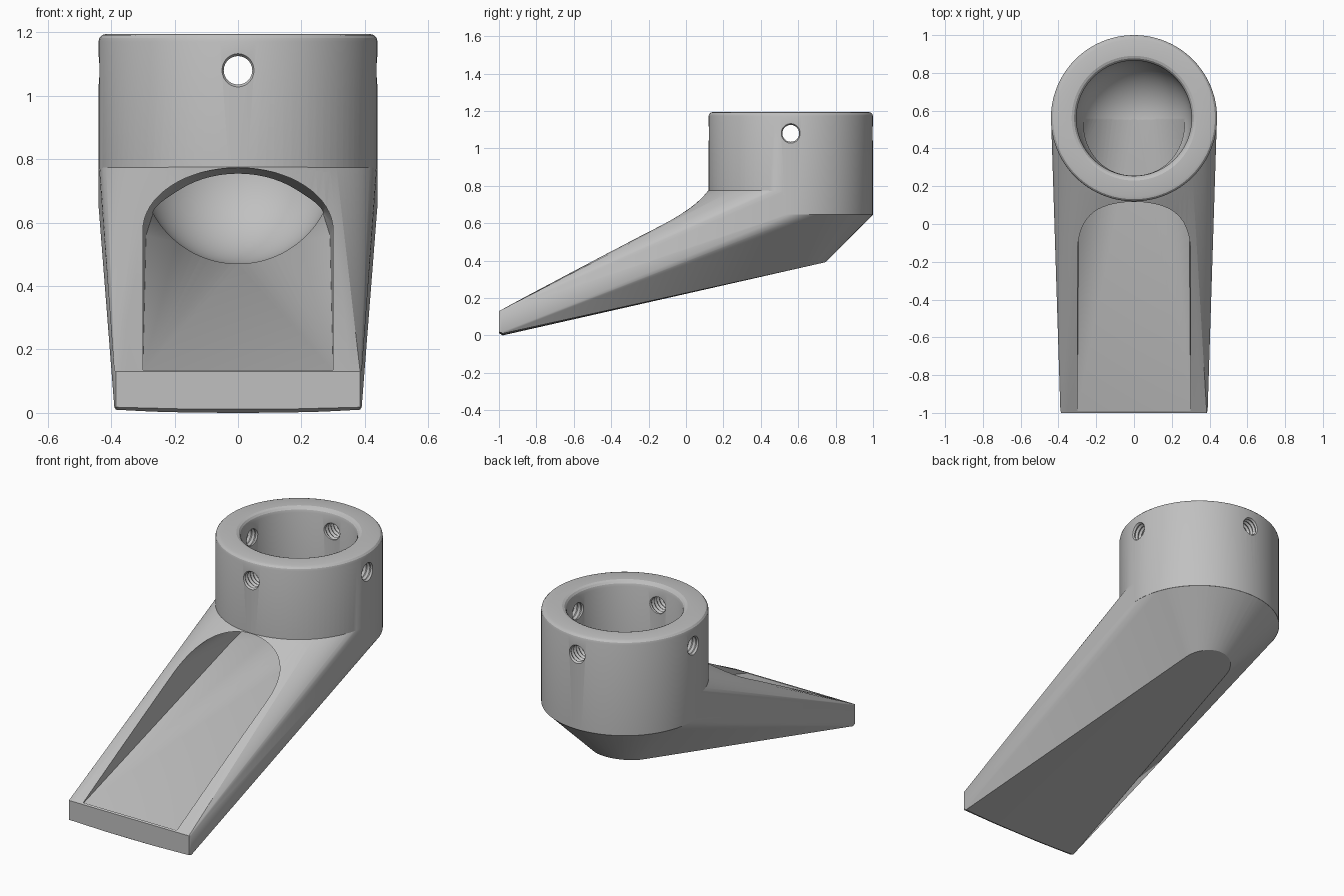
import bpy, bmesh, math
from mathutils import Matrix, Vector

if "Cube" in bpy.data.objects:
    bpy.data.objects.remove(bpy.data.objects["Cube"], do_unlink=True)

grey = bpy.data.materials.new("plain grey")
grey.use_nodes = True
colour = (0.53, 0.53, 0.53, 1)
grey.diffuse_color = colour
grey.node_tree.nodes["Principled BSDF"].inputs["Base Color"].default_value = colour

CY = 0.56          # collar axis
R = 0.44           # collar radius
SEG = 96


def finish(bm, name):
    bmesh.ops.recalc_face_normals(bm, faces=bm.faces)
    mesh = bpy.data.meshes.new(name)
    bm.to_mesh(mesh)
    bm.free()
    ob = bpy.data.objects.new(name, mesh)
    mesh.materials.append(grey)
    bpy.context.collection.objects.link(ob)
    return ob


def hull(name, points):
    bm = bmesh.new()
    for p in points:
        bm.verts.new(p)
    res = bmesh.ops.convex_hull(bm, input=bm.verts)
    junk = {v for v in res["geom_interior"] + res["geom_unused"]
            if isinstance(v, bmesh.types.BMVert)}
    bmesh.ops.delete(bm, geom=list(junk), context="VERTS")
    bmesh.ops.dissolve_limit(bm, angle_limit=0.001, verts=bm.verts, edges=bm.edges)
    return finish(bm, name)


def revolve(name, profile, matrix, seg=SEG):
    bm = bmesh.new()
    vs = [bm.verts.new((r, 0, z)) for r, z in profile]
    es = [bm.edges.new(pair) for pair in zip(vs, vs[1:])]
    bmesh.ops.spin(bm, geom=vs + es, cent=(0, 0, 0), axis=(0, 0, 1),
                   angle=math.tau, steps=seg, use_merge=True)
    bmesh.ops.remove_doubles(bm, verts=bm.verts, dist=1e-5)
    bm.transform(matrix)
    return finish(bm, name)


def ramp_cutter():
    """Block whose underside is ruled from the straight lip to the collar's front arc."""
    bm = bmesh.new()
    columns = []
    for i in range(-12, 13):
        a = math.pi / 4 * i / 12
        lip = Vector((0.385 * i / 12, -1, 0.13))
        rim = Vector((R * math.sin(a), CY - R * math.cos(a), 0.775))
        columns.append([bm.verts.new(lip.lerp(rim, t / 4))
                        for t in (-0.1, 0, 1, 2, 3, 4, 4.1)])
    for a, b in zip(columns, columns[1:]):
        for i in range(len(a) - 1):
            bm.faces.new((a[i], b[i], b[i + 1]))
            bm.faces.new((a[i], b[i + 1], a[i + 1]))
    ext = bmesh.ops.extrude_face_region(bm, geom=bm.faces[:], use_keep_orig=True)["geom"]
    for v in ext:
        if isinstance(v, bmesh.types.BMVert):
            v.co.z = 1.5
    return finish(bm, "ramp_cutter")


def combine(ob, other, operation):
    other.hide_render = True
    mod = ob.modifiers.new(operation, "BOOLEAN")
    mod.object, mod.operation, mod.solver = other, operation, "EXACT"
    bpy.context.view_layer.objects.active = ob
    bpy.ops.object.modifier_apply(modifier=mod.name)
    bpy.data.objects.remove(other, do_unlink=True)


def circle(r, z, n=SEG):
    return [(r * math.cos(math.tau * i / n), CY + r * math.sin(math.tau * i / n), z)
            for i in range(n)]


axis = Matrix.Translation((0, CY, 0))

# Sloping spout body: front lip, collar circle and rounded underside tip
pts = circle(R - 0.001, 0.645) + circle(R - 0.001, 0.775)
for i in range(25):
    a = math.pi * i / 24
    r = 0.1447 / (1 - 0.224 * math.sin(a))
    pts.append((r * math.cos(a), CY + r * math.sin(a), r + 0.205))
for s in (-1, 1):
    for x, y in ((0.39, -0.985), (0.385, -1)):
        pts += [(s * x, y, 0.018), (s * x, y, 0.13)]
    pts += [(s * 0.385, -0.98, 0.01), (s * 0.15, -0.98, 0.001),
            (s * 0.27, -0.98, 0.004), (s * 0.15, -1, 0.012)]
pts.append((0, -0.98, 0))
spout = hull("spout_with_collar", pts)
combine(spout, ramp_cutter(), "DIFFERENCE")

# Collar ring with rounded top edge
collar = [(0, 0.645), (R, 0.645), (R, 1.17), (0.437, 1.182),
          (0.429, 1.191), (0.415, 1.195), (0, 1.195)]
combine(spout, revolve("collar", collar, axis), "UNION")

# Round-bottomed bore
bowl = [(0.305 * math.sin(a), 0.775 - 0.305 * math.cos(a))
        for a in (math.pi / 2 * i / 20 for i in range(21))]
bore = bowl + [(0.305, 1.165), (0.309, 1.18), (0.317, 1.19), (0.33, 1.195),
               (0.33, 1.3), (0, 1.3)]
combine(spout, revolve("bore_cutter", bore, axis), "DIFFERENCE")

# Arched channel from the bore out to the front lip
pts = [(s * 0.3, -0.99, z) for s in (-1, 1) for z in (0.131, 0.5)]
for i in range(33):
    a = math.pi * i / 32
    c, s = math.cos(a), math.sin(a)
    pts += [(0.3 * c, y, 0.575 + 0.198 * s) for y in (-0.99, 0.12)]
    pts.append((0.29 * c, 0.36, 0.56 + 0.18 * s))
    x, z = 0.303 * c, 0.775 - 0.303 * s
    if z < 0.64:
        pts.append((x, CY, z))
combine(spout, hull("channel_cutter", pts), "DIFFERENCE")

# Four threaded screw holes, as two crossing cutters
teeth = 84
thread = [(0.045 + 0.008 * (i % 2), -0.5 + i / teeth) for i in range(teeth + 1)]
thread = [(0, -0.5)] + thread + [(0, 0.5)]
for direction in ("X", "Y"):
    place = Matrix.Translation((0, CY, 1.08)) @ Matrix.Rotation(math.pi / 2, 4, direction)
    combine(spout, revolve("screw_cutter", thread, place, 24), "DIFFERENCE")

# Smooth shading with sharp edges kept
bpy.ops.object.select_all(action="DESELECT")
spout.select_set(True)
bpy.context.view_layer.objects.active = spout
bpy.ops.object.shade_smooth_by_angle(angle=math.radians(20))
